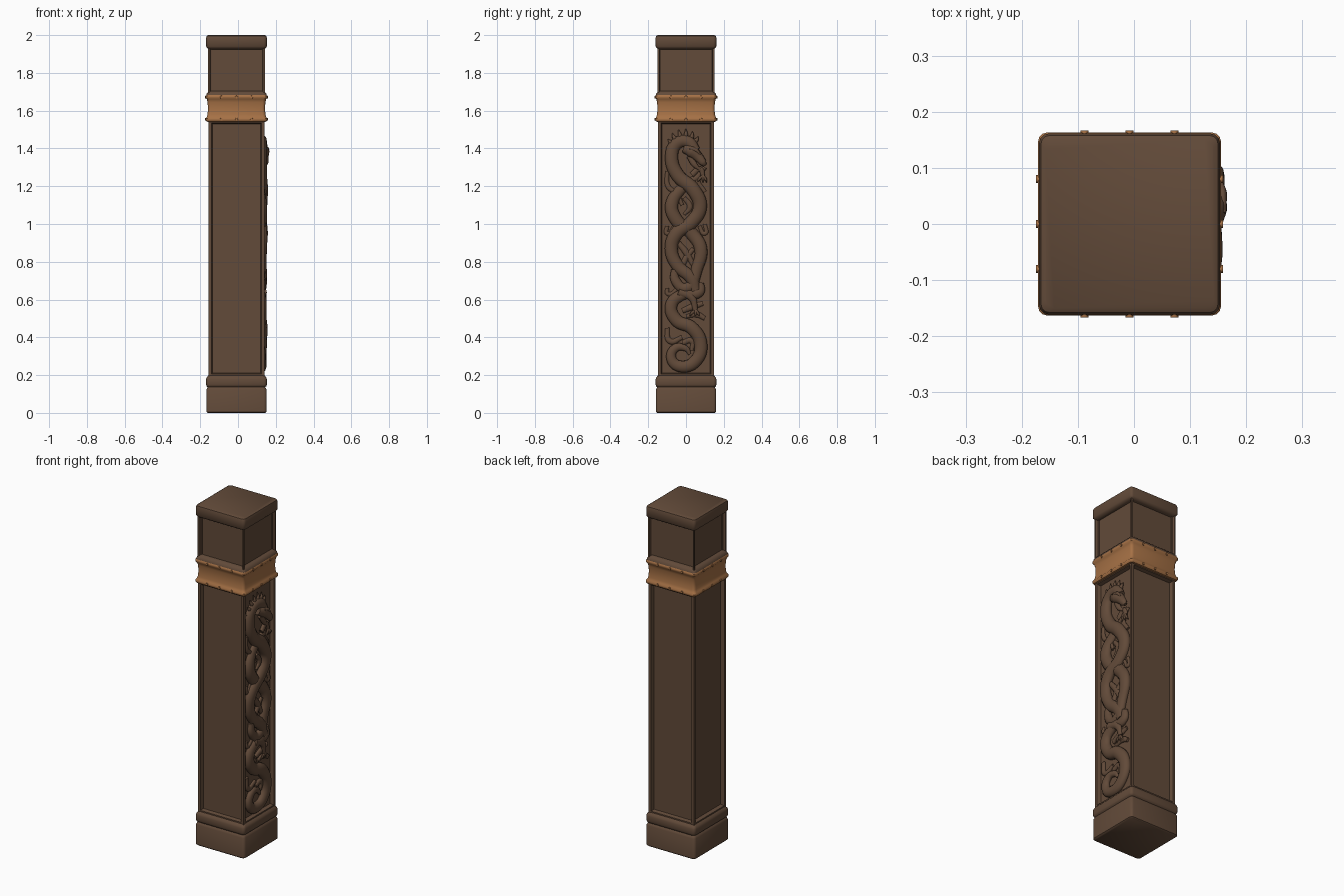
import bpy, bmesh, math
from mathutils import Vector, Matrix

CX = -0.008  # pillar axis sits slightly left because of the relief


def material(name, rgb):
    m = bpy.data.materials.new(name)
    m.diffuse_color = (*rgb, 1)
    return m


WOOD = material("dark_wood", (0.122, 0.069, 0.041))
BRONZE = material("bronze", (0.38, 0.165, 0.06))


def finish(bm, name, mat, angle=40):
    bmesh.ops.recalc_face_normals(bm, faces=bm.faces)
    me = bpy.data.meshes.new(name)
    bm.to_mesh(me)
    bm.free()
    ob = bpy.data.objects.new(name, me)
    bpy.context.collection.objects.link(ob)
    me.materials.append(mat)
    smooth(ob, angle)
    return ob


def smooth(ob, angle):
    bpy.ops.object.select_all(action='DESELECT')
    ob.select_set(True)
    bpy.context.view_layer.objects.active = ob
    bpy.ops.object.shade_smooth_by_angle(angle=math.radians(angle))


def square_lathe(name, profile, mat, r=0.016):
    """Sweep a (half width, z) profile round a square with rounded corners."""
    bm = bmesh.new()
    rings = []
    for h, z in profile:
        ring = []
        for q in range(4):
            a0 = q * math.pi / 2
            cx, cy = [(1, 1), (-1, 1), (-1, -1), (1, -1)][q]
            for k in range(4):
                a = a0 + k * math.pi / 6
                ring.append(bm.verts.new((CX + cx * (h - r) + r * math.cos(a),
                                          cy * (h - r) + r * math.sin(a), z)))
        rings.append(ring)
    for a, b in zip(rings, rings[1:]):
        n = len(a)
        for i in range(n):
            bm.faces.new((a[i], a[(i + 1) % n], b[(i + 1) % n], b[i]))
    bm.faces.new(rings[0])
    bm.faces.new(rings[-1])
    return finish(bm, name, mat)


def panelled_block(name, half, z0, z1, border, depth):
    """Square post with a recessed panel on each side."""
    bm = bmesh.new()
    bmesh.ops.create_cube(bm, size=1, matrix=Matrix.Translation((CX, 0, (z0 + z1) / 2))
                          @ Matrix.Diagonal((2 * half, 2 * half, z1 - z0, 1)))
    bm.normal_update()
    sides = [f for f in bm.faces if abs(f.normal.z) < 0.5]
    bmesh.ops.inset_individual(bm, faces=sides, thickness=border, depth=0)
    bmesh.ops.inset_individual(bm, faces=sides, thickness=0.008, depth=-depth)
    return finish(bm, name, WOOD, 30)


# Base, shaft, upper block and cap
square_lathe("base", [(0.154, 0), (0.16, 0.006), (0.16, 0.122), (0.156, 0.131), (0.152, 0.136),
                      (0.158, 0.141), (0.161, 0.15), (0.161, 0.178), (0.158, 0.187),
                      (0.151, 0.196), (0.142, 0.203)], WOOD)
panelled_block("shaft", 0.148, 0.19, 1.55, 0.022, 0.02)
panelled_block("upper_block", 0.15, 1.67, 1.945, 0.012, 0.018)
square_lathe("upper_moulding", [(0.145, 1.675), (0.16, 1.68), (0.158, 1.69), (0.15, 1.7),
                                (0.14, 1.705)], WOOD)
square_lathe("cap", [(0.145, 1.925), (0.155, 1.931), (0.161, 1.94), (0.161, 1.985),
                     (0.158, 1.995), (0.15, 2.0)], WOOD)

# Bronze collar with rolled rims
square_lathe("collar", [(0.146, 1.54), (0.158, 1.542), (0.163, 1.55), (0.163, 1.558),
                        (0.157, 1.566), (0.153, 1.58), (0.151, 1.612), (0.153, 1.645),
                        (0.157, 1.66), (0.163, 1.668), (0.163, 1.677), (0.158, 1.684),
                        (0.146, 1.686)], BRONZE)

# Rivets on both rims of all four sides
bm = bmesh.new()
for q in range(4):
    for s in (-0.08, 0, 0.08):
        for z in (1.554, 1.672):
            m = (Matrix.Translation((CX, 0, 0)) @ Matrix.Rotation(q * math.pi / 2, 4, 'Z')
                 @ Matrix.Translation((0.162, s, z)) @ Matrix.Rotation(math.pi / 2, 4, 'Y'))
            bmesh.ops.create_cone(bm, cap_ends=True, segments=10, radius1=0.008,
                                  radius2=0.007, depth=0.009, matrix=m)
finish(bm, "rivets", BRONZE)


# Carved relief on the right side
def strand(name, pts, x=0.126, flat=0.75):
    """Tapered tube through (y, z, radius[, lift]) points, flattened to the panel."""
    cu = bpy.data.curves.new(name, 'CURVE')
    cu.dimensions = '3D'
    cu.bevel_depth = 1
    cu.bevel_resolution = 3
    cu.resolution_u = 8
    cu.use_fill_caps = True
    sp = cu.splines.new('BEZIER')
    sp.bezier_points.add(len(pts) - 1)
    for b, p in zip(sp.bezier_points, pts):
        b.co = ((p[3] if len(p) > 3 else 0) / flat, p[0], p[1])
        b.radius = p[2]
        b.handle_left_type = b.handle_right_type = 'AUTO'
    ob = bpy.data.objects.new(name, cu)
    bpy.context.collection.objects.link(ob)
    ob.location.x = x
    ob.scale.x = flat
    bpy.ops.object.select_all(action='DESELECT')
    ob.select_set(True)
    bpy.context.view_layer.objects.active = ob
    bpy.ops.object.convert(target='MESH')
    ob = bpy.context.object
    ob.data.materials.clear()
    ob.data.materials.append(WOOD)
    smooth(ob, 50)
    return ob


strand("serpent_body", [
    (0.05, 1.385, .03, .008), (0.01, 1.435, .032, .004), (-0.05, 1.425, .034), (-0.076, 1.35, .036),
    (-0.045, 1.26, .037), (0.04, 1.18, .038, .004), (0.074, 1.09, .038), (0.03, 1.01, .037),
    (-0.05, .95, .037, .004), (-0.078, .87, .036), (-0.045, .78, .034), (0.03, .71, .033, .004),
    (0.05, .65, .03)])
strand("serpent_coil", [
    (0.06, 1.25, .015), (-0.02, 1.19, .028, -.006), (-0.076, 1.1, .036), (-0.05, 1.02, .036),
    (0.03, .95, .036, -.008), (0.078, .87, .035), (0.06, .77, .032), (0.0, .66, .028, .002),
    (-0.055, .7, .026), (-0.06, .76, .02)])
strand("serpent_tail", [
    (0.075, .69, .02), (0.07, .64, .028), (-0.02, .625, .03), (-0.078, .57, .034), (-0.05, .49, .035),
    (0.03, .45, .036, .004), (0.077, .37, .036), (0.055, .28, .034), (-0.02, .245, .032),
    (-0.075, .28, .028), (-0.06, .34, .024), (0, .34, .016), (0.02, .31, .008)])

# Thin scrolls filling the ground behind the body
scrolls = [
    [(0.1, 1.3, .012), (0.06, 1.24, .016), (0.1, 1.17, .01)],
    [(-0.1, 1.28, .01), (-0.095, 1.2, .014), (-0.05, 1.16, .012), (-0.02, 1.1, .01)],
    [(-0.01, 1.14, .012), (0.02, 1.09, .016), (-0.01, 1.05, .008)],
    [(-0.04, .9, .014), (0.0, .85, .018), (0.04, .78, .012)],
    [(0.04, .87, .012), (0.0, .82, .016), (-0.03, .75, .014)],
    [(0.09, .58, .012), (0.03, .56, .018), (-0.02, .54, .014)],
    [(-0.1, .45, .012), (-0.085, .38, .016), (-0.02, .4, .012)],
    [(0.1, .5, .012), (0.06, .52, .016), (0.0, .51, .01)],
    [(-0.02, .37, .014), (0.03, .38, .016), (0.03, .33, .01)],
    [(-0.1, .99, .01), (-0.1, .95, .012), (-0.06, .99, .01)],
    [(0.1, 1.0, .01), (0.1, .95, .012), (0.07, .99, .01)],
    [(-0.1, .66, .01), (-0.095, .63, .012), (-0.04, .66, .01)]]
for i, s in enumerate(scrolls):
    strand("scroll_%d" % i, s, 0.124)

# Legs ending in three claws
legs = [[(0.03, 1.26, .016), (0.075, 1.29, .015), (0.09, 1.255, .011)],
        [(-0.04, .64, .022, .006), (0.03, .61, .02, .006), (0.05, .545, .013, .004)]]
for i, leg in enumerate(legs):
    strand("leg_%d" % i, leg, 0.13)
    y, z = leg[-1][:2]
    for dy in (-0.03, 0, 0.02):
        strand("claw", [(y, z, .008, .004), (y + dy * .7, z - .018, .007, .008),
                        (y + dy, z - .035, .002)], 0.13)

# Head: skull, snout, jaws, brow
strand("head", [(-0.01, 1.40, .024), (0.03, 1.385, .034, .006), (0.065, 1.355, .026, .008),
                (0.09, 1.325, .02, .012), (0.1, 1.31, .010, .010)], 0.133, 0.8)
strand("lower_jaw", [(0.02, 1.36, .018), (0.045, 1.315, .015, .006), (0.075, 1.287, .006, .006)], 0.133)
strand("brow", [(0.02, 1.40, .006, .03), (0.055, 1.39, .01, .028), (0.075, 1.365, .005, .024)], 0.13)

# Mane spikes round the head
for i in range(7):
    a = math.radians(35 + i * 24)
    c, s = math.cos(a), math.sin(a)
    strand("mane_spike", [(-0.01 + c * .055, 1.405 + s * .04, .017),
                          (-0.01 + c * .08, 1.405 + s * .07, .011, .004),
                          (-0.012 + c * .092, 1.405 + s * .1, .002)], 0.127)
